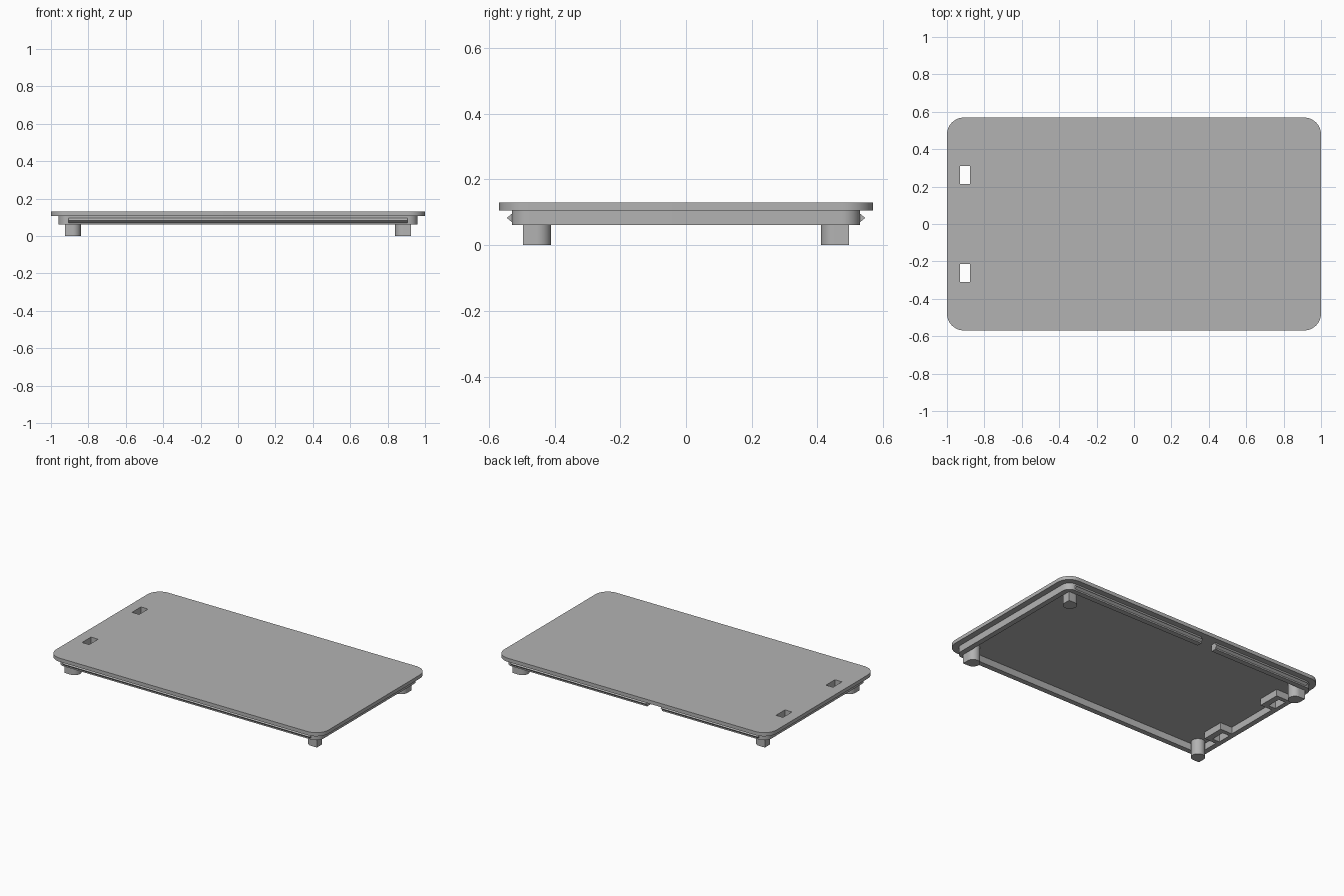
import bpy
import bmesh
from math import cos, sin, pi

if "Cube" in bpy.data.objects:
    bpy.data.objects.remove(bpy.data.objects["Cube"])

grey = bpy.data.materials.new("plain_grey")
grey.use_nodes = True
colour = (0.45, 0.45, 0.45, 1)
grey.diffuse_color = colour
grey.node_tree.nodes["Principled BSDF"].inputs["Base Color"].default_value = colour

# Main heights and sizes
LEG_TOP, RIM_BOTTOM, PLATE_BOTTOM, PLATE_TOP = 0.105, 0.061, 0.106, 0.13
RIM_X, RIM_Y, RIM_WALL = 0.96, 0.53, 0.035
SLOT_X, SLOT_Y = -0.903, 0.262


def rounded_outline(hx, hy, radii, steps=10):
    """Outline with one radius per corner, counter-clockwise from +x +y."""
    points = []
    signs = [(1, 1), (-1, 1), (-1, -1), (1, -1)]
    for i, ((sx, sy), r) in enumerate(zip(signs, radii)):
        if r == 0:
            points.append((sx * hx, sy * hy))
            continue
        for k in range(steps + 1):
            a = (i + k / steps) * pi / 2
            points.append((sx * (hx - r) + r * cos(a), sy * (hy - r) + r * sin(a)))
    return points


def prism(name, outline, low, high, centre=(0, 0)):
    """Extrude an outline upward between two heights."""
    bm = bmesh.new()
    verts = [bm.verts.new((x + centre[0], y + centre[1], low)) for x, y in outline]
    base = bm.faces.new(verts)
    top = bmesh.ops.extrude_face_region(bm, geom=[base])["geom"]
    moved = [v for v in top if isinstance(v, bmesh.types.BMVert)]
    bmesh.ops.translate(bm, verts=moved, vec=(0, 0, high - low))
    return finish(name, bm)


def finish(name, bm):
    bmesh.ops.remove_doubles(bm, verts=bm.verts, dist=0.00001)
    bmesh.ops.recalc_face_normals(bm, faces=bm.faces)
    mesh = bpy.data.meshes.new(name)
    bm.to_mesh(mesh)
    bm.free()
    mesh.materials.append(grey)
    obj = bpy.data.objects.new(name, mesh)
    bpy.context.collection.objects.link(obj)
    return obj


def box(name, hx, hy, low, high, centre):
    return prism(name, rounded_outline(hx, hy, [0] * 4), low, high, centre)


def select_only(obj):
    bpy.ops.object.select_all(action="DESELECT")
    obj.select_set(True)
    bpy.context.view_layer.objects.active = obj


def cut(obj, cutter):
    """Subtract the cutter and discard it."""
    cutter.hide_render = True
    mod = obj.modifiers.new("cut", "BOOLEAN")
    mod.operation = "DIFFERENCE"
    mod.solver = "EXACT"
    mod.object = cutter
    select_only(obj)
    bpy.ops.object.modifier_apply(modifier=mod.name)
    bpy.data.objects.remove(cutter)


def slot_cutter(side):
    return box("slot_cutter", 0.026, 0.047, 0.02, 0.2, (SLOT_X, side * SLOT_Y))


def ridge(name, side, start, end):
    """Triangular snap ridge along a long side of the rim."""
    bm = bmesh.new()
    ends = []
    for x in (start, end):
        section = [(RIM_Y - 0.004, -0.016), (RIM_Y + 0.015, 0), (RIM_Y - 0.004, 0.016)]
        ends.append([bm.verts.new((x, side * y, 0.083 + z)) for y, z in section])
    bm.faces.new(ends[0])
    bm.faces.new(ends[1])
    for i in range(3):
        j = (i + 1) % 3
        bm.faces.new((ends[0][i], ends[0][j], ends[1][j], ends[1][i]))
    return finish(name, bm)


parts = []

# Top plate
plate = prism("top_plate", rounded_outline(1, 0.569, [0.09] * 4), PLATE_BOTTOM, PLATE_TOP)
for side in (-1, 1):
    cut(plate, slot_cutter(side))
parts.append(plate)

# Rim below the plate, with a notch in the back wall
rim = prism("rim", rounded_outline(RIM_X, RIM_Y, [0.055] * 4), RIM_BOTTOM, PLATE_BOTTOM)
inner = rounded_outline(RIM_X - RIM_WALL, RIM_Y - RIM_WALL, [0.01] * 4, 4)
cut(rim, prism("rim_cutter", inner, 0, 0.2))
cut(rim, box("notch_cutter", 0.055, 0.06, 0, 0.2, (-0.14, RIM_Y)))
for side in (-1, 1):
    cut(rim, slot_cutter(side))
parts.append(rim)

# Sleeves around the slots
for side, label in ((-1, "front"), (1, "back")):
    sleeve = box(label + "_slot_sleeve", 0.045, 0.075, RIM_BOTTOM, PLATE_BOTTOM,
                 (-0.882, side * SLOT_Y))
    cut(sleeve, slot_cutter(side))
    parts.append(sleeve)

# Snap ridges
parts.append(ridge("front_ridge", -1, -0.907, 0.907))
parts.append(ridge("back_left_ridge", 1, -0.085, 0.907))
parts.append(ridge("back_right_ridge", 1, -0.907, -0.195))

# Legs, round except for the square outer corner
corners = [(1, 1, "back_left"), (-1, 1, "back_right"),
           (-1, -1, "front_right"), (1, -1, "front_left")]
for i, (sx, sy, label) in enumerate(corners):
    radii = [0.0425] * 4
    radii[i] = 0
    outline = rounded_outline(0.0425, 0.0425, radii)
    parts.append(prism(label + "_leg", outline, 0, LEG_TOP, (sx * 0.883, sy * 0.453)))

# Smooth curved walls, keep edges sharp
for part in parts:
    select_only(part)
    bpy.ops.object.shade_smooth_by_angle(angle=pi / 6)
